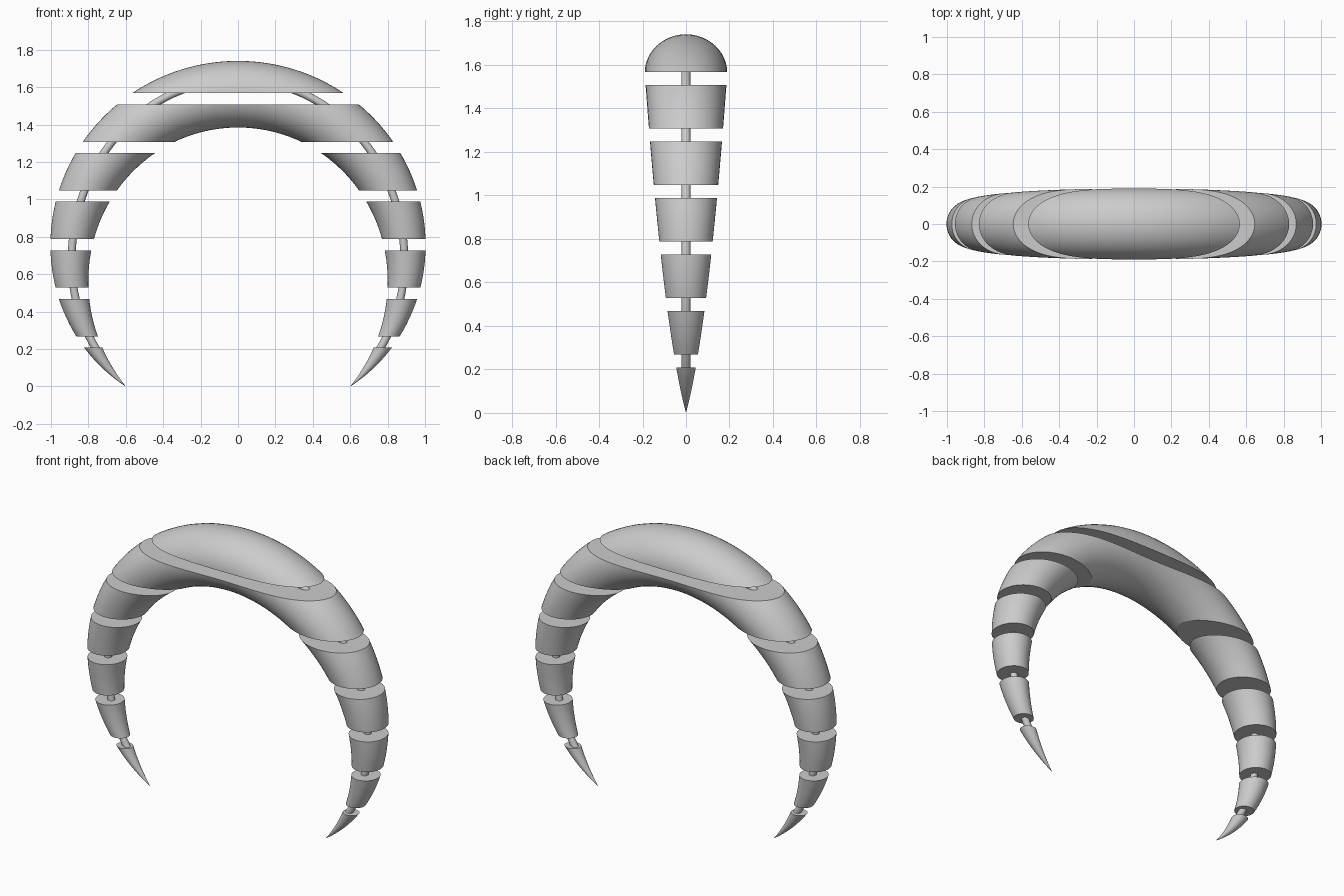
import bpy, bmesh
from math import sin, cos, pi, radians
from mathutils import Vector

if "Cube" in bpy.data.objects:
    bpy.data.objects.remove(bpy.data.objects["Cube"])

CZ, R, TIP = 0.666, 0.8965, radians(138)


def tube(bm, radius, half_r, half_y, end, rings=120, sides=48):
    """Sweep an elliptical section along an arc; angle 0 is the top."""
    loops = []
    for i in range(rings + 1):
        a = end * (2 * i / rings - 1)
        loop = []
        for j in range(sides):
            p = 2 * pi * j / sides
            r = radius(a) + half_r(a) * cos(p)
            loop.append(bm.verts.new((r * sin(a), half_y(a) * sin(p), CZ + r * cos(a))))
        loops.append(loop)
    for la, lb in zip(loops, loops[1:]):
        for j in range(sides):
            k = (j + 1) % sides
            bm.faces.new((la[j], la[k], lb[k], lb[j]))
    if half_r(end) > 0.001:
        bm.faces.new(loops[0])
        bm.faces.new(loops[-1])
    bmesh.ops.remove_doubles(bm, verts=bm.verts, dist=0.0001)


def cut(bm, z, keep_above):
    """Slice horizontally and cap the open ends."""
    geom = bm.verts[:] + bm.edges[:] + bm.faces[:]
    bmesh.ops.bisect_plane(bm, geom=geom, dist=1e-5, plane_co=Vector((0, 0, z)),
                           plane_no=Vector((0, 0, 1)),
                           clear_inner=keep_above, clear_outer=not keep_above)
    rim = [e for e in bm.edges if e.is_boundary]
    bmesh.ops.edgeloop_fill(bm, edges=rim)


def finish(bm, name):
    bmesh.ops.recalc_face_normals(bm, faces=bm.faces)
    me = bpy.data.meshes.new(name)
    bm.to_mesh(me)
    bm.free()
    ob = bpy.data.objects.new(name, me)
    bpy.context.collection.objects.link(ob)
    bpy.ops.object.select_all(action='DESELECT')
    ob.select_set(True)
    bpy.context.view_layer.objects.active = ob
    bpy.ops.object.shade_smooth_by_angle(angle=radians(25))


# tapered crescent, sliced into seven level layers with gaps between
def taper(a):
    return max(0.0, 1 - (a / TIP) ** 2)


for k in range(7):
    bm = bmesh.new()
    tube(bm, lambda a: R, lambda a: 0.178 * taper(a), lambda a: 0.19 * taper(a), TIP)
    low = 0.008 + 0.26 * k
    if k > 0:
        cut(bm, low, True)
    if k < 6:
        cut(bm, low + 0.2, False)
    name = "tip_pair" if k == 0 else "top_cap" if k == 6 else f"crescent_layer_{k}"
    finish(bm, name)

# thin rod joining the layers
bm = bmesh.new()
tube(bm, lambda a: 0.89 + 0.085 * max(0, cos(a)) ** 2,
     lambda a: 0.021, lambda a: 0.021, radians(124), 96, 16)
finish(bm, "core_rod")
